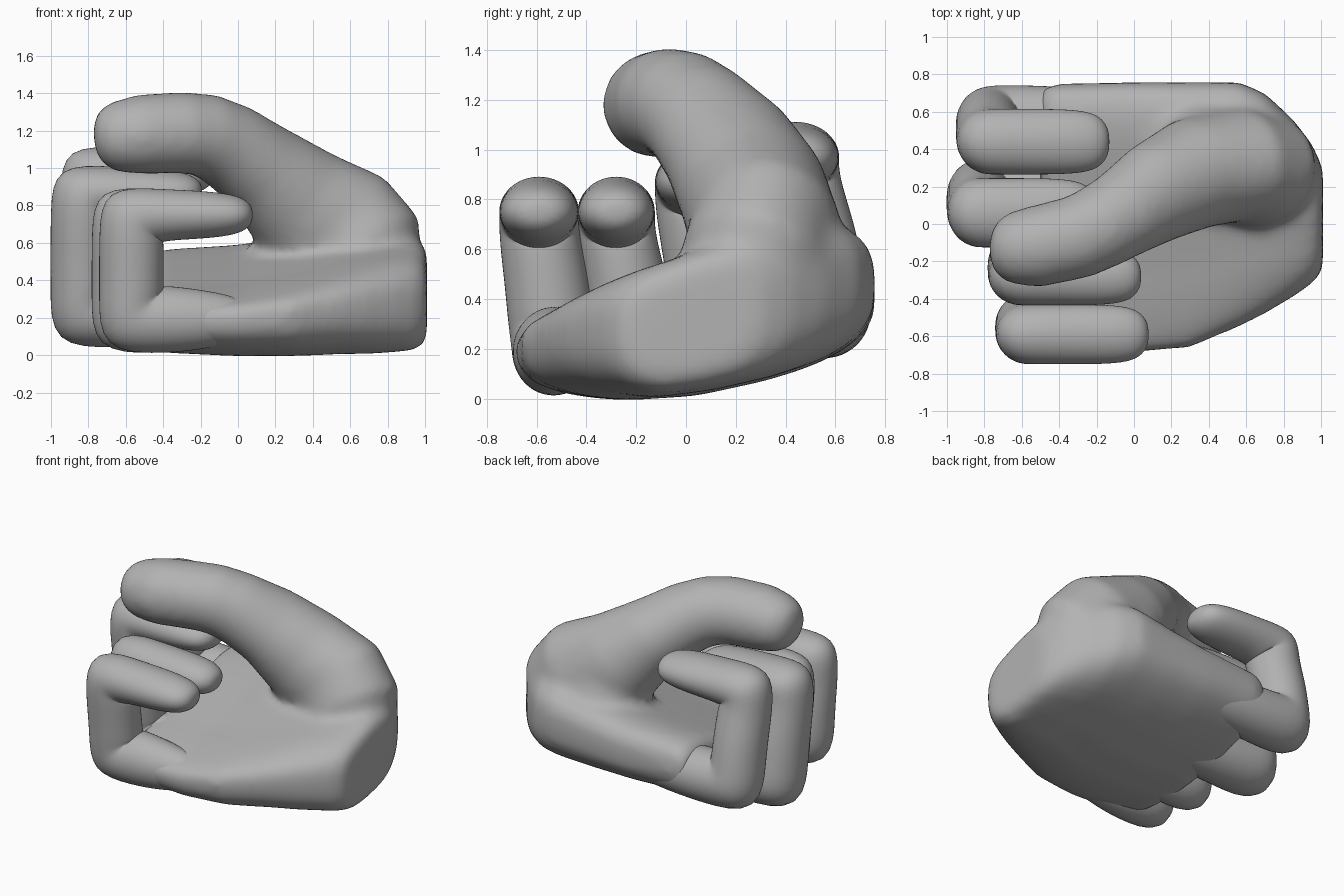
import bpy, bmesh, math
from mathutils import Vector

cube = bpy.data.objects.get("Cube")
if cube:
    bpy.data.objects.remove(cube, do_unlink=True)

grey = bpy.data.materials.new("plain grey")
grey.use_nodes = True
grey.diffuse_color = (0.45, 0.45, 0.45, 1)
grey.node_tree.nodes["Principled BSDF"].inputs["Base Color"].default_value = (0.45, 0.45, 0.45, 1)


def loft(bm, rings):
    """Skin a list of closed point rings and cap both ends."""
    rows = [[bm.verts.new(p) for p in ring] for ring in rings]
    n = len(rows[0])
    for a, b in zip(rows, rows[1:]):
        for i in range(n):
            j = (i + 1) % n
            bm.faces.new((a[i], a[j], b[j], b[i]))
    bm.faces.new(rows[0])
    bm.faces.new(rows[-1])


def tube_rings(path, sides):
    """Path items: centre, radius along y, radius across the path."""
    rings = []
    for k, (c, side_r, up_r) in enumerate(path):
        before = Vector(path[max(k - 1, 0)][0])
        after = Vector(path[min(k + 1, len(path) - 1)][0])
        here = Vector(c)
        t = Vector()
        for d in (here - before, after - here):
            if d.length > 0:
                t += d.normalized()
        t.normalize()
        side = (Vector((0, 1, 0)) - t * t.y).normalized()
        up = t.cross(side)
        rings.append([here + side * side_r * math.cos(a) + up * up_r * math.sin(a)
                      for a in (math.tau * i / sides for i in range(sides))])
    return rings


def finish(name, bm):
    bmesh.ops.recalc_face_normals(bm, faces=bm.faces)
    for f in bm.faces:
        f.smooth = True
    mesh = bpy.data.meshes.new(name)
    bm.to_mesh(mesh)
    bm.free()
    mesh.materials.append(grey)
    obj = bpy.data.objects.new(name, mesh)
    bpy.context.collection.objects.link(obj)
    return obj


def power(v, e):
    return math.copysign(abs(v) ** e, v)


# Palm: rounded slab lofted along x, index side lifted, top sloping to the front
def lift(y, top):
    rise = 0.17 * max(0, (y + 0.1) / 0.8) ** 1.2
    return rise * (1 + 0.4 * top) - 0.2 * max(0, -y) * top


palm_sections = [  # x, front y, back y, bottom z, top z
    (-0.5, -0.64, 0.72, 0.05, 0.36),
    (-0.42, -0.67, 0.75, 0.01, 0.41),
    (0, -0.69, 0.76, -0.01, 0.44),
    (0.3, -0.66, 0.76, -0.01, 0.49),
    (0.56, -0.55, 0.76, 0, 0.54),
    (0.7, -0.48, 0.7, 0, 0.56),
    (0.85, -0.39, 0.56, 0.01, 0.57),
    (0.95, -0.32, 0.43, 0.02, 0.56),
    (1.01, -0.25, 0.3, 0.07, 0.51),
]
bm = bmesh.new()
rings = []
for x, y0, y1, z0, z1 in palm_sections:
    ring = []
    for i in range(32):
        a = math.tau * i / 32
        s = power(math.sin(a), 0.7)
        y = (y0 + y1) / 2 + (y1 - y0) / 2 * power(math.cos(a), 0.6)
        z = (z0 + z1) / 2 + (z1 - z0) / 2 * s
        ring.append(Vector((x, y, z + lift(y, max(0, s)))))
    rings.append(ring)
loft(bm, rings)

# Thumb: thick base tapering into a bent tip
loft(bm, tube_rings([
    ((-0.77, -0.13, 1.15), 0.07, 0.07),
    ((-0.73, -0.13, 1.155), 0.15, 0.15),
    ((-0.66, -0.13, 1.165), 0.195, 0.19),
    ((-0.52, -0.12, 1.18), 0.22, 0.215),
    ((-0.3, -0.07, 1.19), 0.225, 0.22),
    ((-0.17, -0.01, 1.175), 0.23, 0.225),
    ((-0.05, 0.06, 1.12), 0.24, 0.235),
    ((0.12, 0.17, 1.0), 0.275, 0.255),
    ((0.32, 0.27, 0.82), 0.3, 0.32),
    ((0.54, 0.32, 0.66), 0.31, 0.38),
    ((0.68, 0.28, 0.52), 0.31, 0.36),
    ((0.75, 0.24, 0.4), 0.24, 0.26),
], 24))

# Ball of the thumb: fills the web between the thumb and the back edge
loft(bm, tube_rings([
    ((0.4, 0.4, 0.3), 0.25, 0.3),
    ((0.41, 0.38, 0.42), 0.31, 0.35),
    ((0.41, 0.36, 0.6), 0.29, 0.34),
    ((0.38, 0.34, 0.76), 0.24, 0.28),
    ((0.33, 0.31, 0.88), 0.18, 0.2),
], 24))
hand = finish("palm_and_thumb", bm)
fuse = hand.modifiers.new("fuse", 'REMESH')
fuse.mode = 'VOXEL'
fuse.voxel_size = 0.03
fuse.use_smooth_shade = True
soften = hand.modifiers.new("soften", 'SMOOTH')
soften.factor = 0.5
soften.iterations = 12


# Fingers: square-bent tubes from the palm, up, and back over it
def finger(name, x_out, x_tip, y_top, y_low, width, z_low, z_top):
    w, thick, tip = width * 1.045, 0.18, 0.14
    x = x_out + thick - 0.01
    low, high = z_low + thick - 0.01, z_top - tip
    mid = (low + high) / 2
    y_mid = (y_top + y_low) / 2
    path = [
        ((0.1, y_low, low), w * 0.6, thick * 0.6),
        ((-0.2, y_low, low), w * 0.95, thick * 0.94),
        ((x + 0.17, y_low, low), w * 1.05, thick * 1.06),
        ((x, y_low, low), w * 1.05, thick * 1.42),
        ((x, y_low * 0.75 + y_top * 0.25, low + 0.14), w * 1.07, thick),
        ((x, y_mid, mid), w * 1.05, thick),
        ((x, y_top, high - 0.1), w, thick),
        ((x, y_top, high), w, thick * 1.27),
        ((x + 0.18, y_top, high), w, tip * 1.02),
        ((x_tip - 0.25, y_top, high), w, tip * 0.95),
        ((x_tip - 0.1, y_top, high), w * 0.93, tip * 0.82),
        ((x_tip - 0.025, y_top, high), w * 0.7, tip * 0.6),
        ((x_tip + 0.01, y_top, high), w * 0.3, tip * 0.27),
    ]
    bm = bmesh.new()
    loft(bm, tube_rings(path, 12))
    obj = finish(name, bm)
    rounding = obj.modifiers.new("round", 'SUBSURF')
    rounding.levels = 2
    rounding.render_levels = 2


finger("little_finger", -0.74, 0.07, -0.59, -0.53, 0.16, 0.02, 0.89)
finger("ring_finger", -0.78, 0.03, -0.28, -0.2, 0.155, 0.02, 0.89)
finger("middle_finger", -1.0, -0.2, 0.06, 0.16, 0.185, 0.05, 1.01)
finger("index_finger", -0.95, -0.14, 0.44, 0.56, 0.175, 0.17, 1.11)
